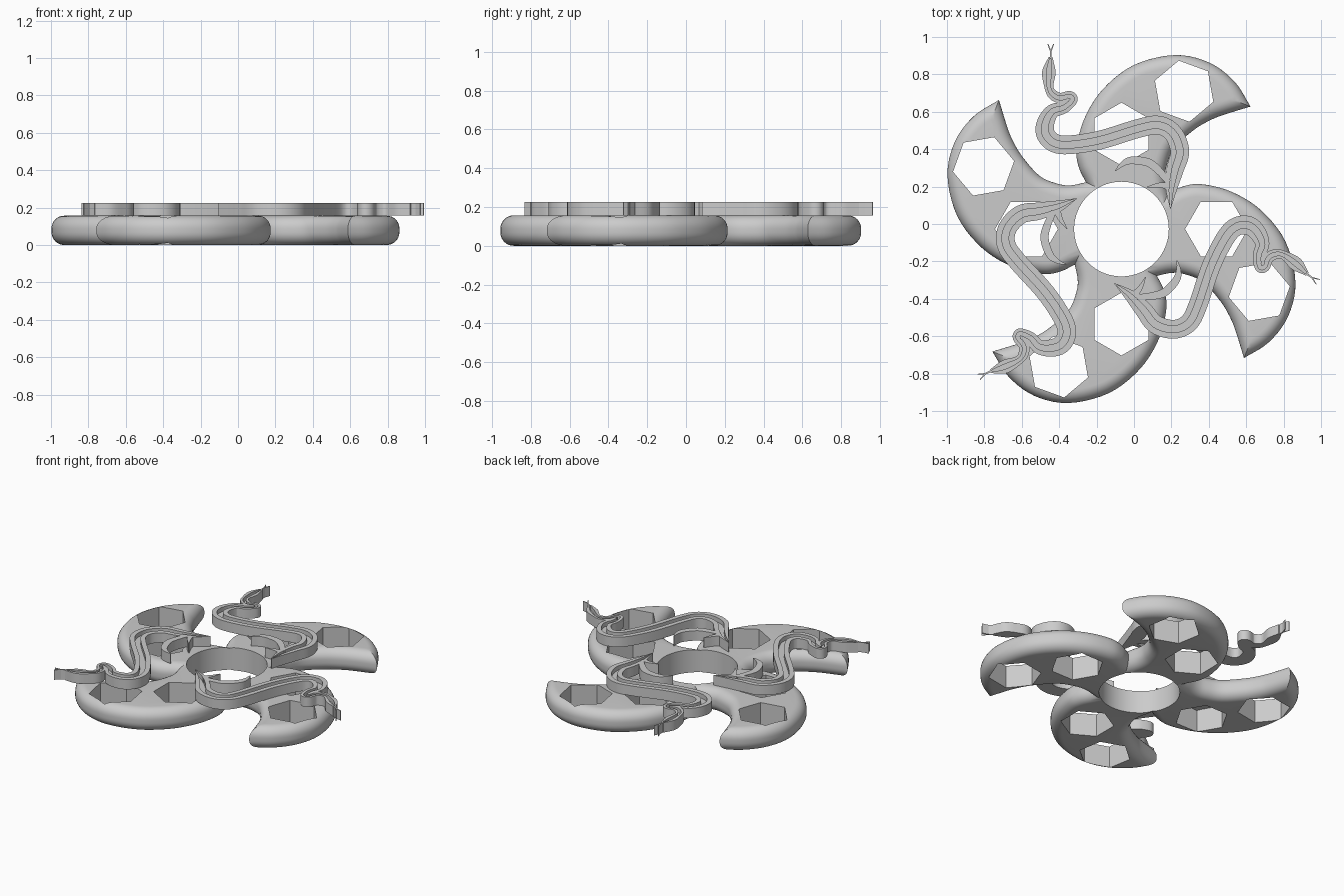
import bpy, bmesh, math
from mathutils import Vector, Matrix

cube = bpy.data.objects.get("Cube")
if cube:
    bpy.data.objects.remove(cube)

HUB = Vector((-0.067, -0.027))
THICK, ROUND = 0.157, 0.068
SNAKE_BASE, SNAKE_TOP, GROOVE = 0.157, 0.225, 0.03

grey = bpy.data.materials.new("plain_grey")
grey.use_nodes = True
grey.diffuse_color = (0.6, 0.6, 0.6, 1)
bsdf = next(n for n in grey.node_tree.nodes if n.type == 'BSDF_PRINCIPLED')
bsdf.inputs["Base Color"].default_value = grey.diffuse_color


def make_object(name, bm):
    bmesh.ops.recalc_face_normals(bm, faces=bm.faces)
    mesh = bpy.data.meshes.new(name)
    bm.to_mesh(mesh)
    bm.free()
    mesh.materials.append(grey)
    obj = bpy.data.objects.new(name, mesh)
    bpy.context.collection.objects.link(obj)
    return obj


def activate(obj):
    bpy.ops.object.select_all(action='DESELECT')
    obj.select_set(True)
    bpy.context.view_layer.objects.active = obj


def spline(points, steps):
    """Catmull-Rom curve through points of any dimension."""
    pts = [Vector(p) for p in points]
    pts = [pts[0] * 2 - pts[1]] + pts + [pts[-1] * 2 - pts[-2]]
    out = []
    for a, b, c, d in zip(pts, pts[1:], pts[2:], pts[3:]):
        for i in range(steps):
            t = i / steps
            out.append(0.5 * (2 * b + (c - a) * t + (2 * a - 5 * b + 4 * c - d) * t ** 2
                              + (3 * b - a - 3 * c + d) * t ** 3))
    return out + [pts[-2]]


def loft(bm, rings):
    """Skin closed rings and cap both ends."""
    loops = [[bm.verts.new(p) for p in ring] for ring in rings]
    n = len(loops[0])
    for lo, hi in zip(loops, loops[1:]):
        for i in range(n):
            j = (i + 1) % n
            bm.faces.new((lo[i], lo[j], hi[j], hi[i]))
    bm.faces.new(loops[0][::-1])
    bm.faces.new(loops[-1])


# Blade outline, relative to the hub, pointing +y and sweeping to +x
outer_edge = spline([(-.19, .25), (-.228, .33), (-.24, .427), (-.2, .587), (-.1, .747),
                     (.067, .877), (.284, .93), (.467, .891), (.604, .789), (.69, .655)], 5)
inner_edge = spline([(.69, .655), (.55, .612), (.477, .583), (.39, .532), (.284, .437),
                     (.242, .34), (.234, .27), (.25, .19)], 5)
blade = outer_edge[:-1] + inner_edge[:-1]
tip_index = len(outer_edge) - 1
outline, tips = [], []
for k in range(4):
    turn = Matrix.Rotation(-k * math.pi / 2, 2)
    tips.append(len(outline) + tip_index)
    outline += [turn @ p for p in blade]


def inset_outline(dist):
    n = len(outline)
    moved = []
    for i, p in enumerate(outline):
        d1 = (p - outline[i - 1]).normalized()
        d2 = (outline[(i + 1) % n] - p).normalized()
        n1, n2 = Vector((d1.y, -d1.x)), Vector((d2.y, -d2.x))
        moved.append(p + (n1 + n2) * dist / (1 + n1.dot(n2)))
    # Points swallowed by the mitre at a blade tip gather on it
    result = list(moved)
    for t in tips:
        for i in range(t - 8, t + 9):
            if (outline[i] - outline[t]).length < dist * 1.3:
                result[i] = moved[t]
    return result


# Four-bladed body with rounded rim
rings = []
for side in (-1, 1):
    for s in range(9):
        a = math.pi / 2 * (s / 8 - (1 if side < 0 else 0))
        z = THICK / 2 + side * (THICK / 2 - ROUND) + ROUND * math.sin(a)
        rings.append([(HUB.x + p.x, HUB.y + p.y, z)
                      for p in inset_outline(ROUND * (1 - math.cos(a)))])
bm = bmesh.new()
loft(bm, rings)
bmesh.ops.remove_doubles(bm, verts=bm.verts, dist=1e-5)
body = make_object("bladed_body", bm)

# Hub hole and hexagonal windows
bm = bmesh.new()


def add_prism(centre, radius, sides, angle):
    ring = [(centre.x + radius * math.cos(angle + i * math.tau / sides),
             centre.y + radius * math.sin(angle + i * math.tau / sides)) for i in range(sides)]
    loft(bm, [[(x, y, z) for x, y in ring] for z in (-0.2, 0.4)])


add_prism(HUB, 0.253, 96, 0)
for k in range(4):
    turn = -k * math.pi / 2
    rot = Matrix.Rotation(turn, 2)
    add_prism(HUB + rot @ Vector((0, .508)), 0.168, 6, turn + math.pi / 2)
    add_prism(HUB + rot @ Vector((.335, .737)), 0.166, 6, turn + math.radians(100))
cutter = make_object("hole_cutter", bm)
cutter.hide_render = True
cut = body.modifiers.new("holes", 'BOOLEAN')
cut.operation, cut.solver, cut.object = 'DIFFERENCE', 'EXACT', cutter
activate(body)
bpy.ops.object.modifier_apply(modifier=cut.name)
bpy.data.objects.remove(cutter)
bpy.ops.object.shade_smooth_by_angle(angle=math.radians(35))


def ribbon(bm, path, steps, grooved=False):
    """Upright strip along (x, y, half width) points, in hundredths."""
    pts = [p / 100 for p in spline(path, steps)]
    rings = []
    for i, p in enumerate(pts):
        d = (pts[min(i + 1, len(pts) - 1)] - pts[max(i - 1, 0)]).xy.normalized()
        side = Vector((-d.y, d.x)) * max(p.z, 0.001)
        low = SNAKE_TOP - GROOVE
        section = [(-1, SNAKE_BASE), (-1, SNAKE_TOP)]
        if grooved:
            section += [(-.36, SNAKE_TOP), (-.36, low), (.36, low), (.36, SNAKE_TOP)]
        section += [(1, SNAKE_TOP), (1, SNAKE_BASE)]
        rings.append([(*(p.xy + side * f), z) for f, z in section])
    loft(bm, rings)


# Snakes: head first, tail tip at the local origin
body_path = [(-64, 81, 1), (-65, 73, 3.6), (-65, 65, 2.4), (-63, 61, 2.7), (-59, 59, 2.8),
             (-54, 60, 2.8), (-52.5, 58, 2.8), (-57, 54, 3.2), (-63, 52, 3.8),
             (-66.5, 46.5, 4.6), (-67, 40.5, 5), (-63, 35.5, 5), (-55, 34, 5),
             (-38, 36.5, 5), (-16.5, 43, 5), (-6, 44.5, 5), (1.5, 40, 5), (5, 30.5, 5),
             (2.5, 21, 4.6), (.5, 11, 3.2), (0, 0, .2)]
hook_path = [(-29.5, 20, .2), (-26, 23.5, 1.2), (-21, 25.7, 2), (-12, 24.6, 2.2),
             (-6, 20, 2), (-1, 14, 1.5)]
barb_path = [(-.5, 12, 2), (-6, 12.5, 1.3), (-12.5, 11.5, .2)]
placements = [("back", (.195, .083), 0), ("left", (-.104, -.318), -125.6),
              ("right", (-.307, .136), 115.2)]
for label, spot, angle in placements:
    bm = bmesh.new()
    ribbon(bm, body_path, 6, grooved=True)
    ribbon(bm, hook_path, 5)
    ribbon(bm, barb_path, 4)
    ribbon(bm, [(-64, 80, .5), (-64, 84.5, .4)], 1)
    for x in (-65.6, -62.4):
        ribbon(bm, [(-64, 84, .4), (x, 88, .2)], 1)
    bm.transform(Matrix.Translation((*spot, 0)) @ Matrix.Rotation(math.radians(angle), 4, 'Z'))
    snake = make_object(label + "_snake", bm)
    activate(snake)
    bpy.ops.object.shade_smooth_by_angle(angle=math.radians(35))
